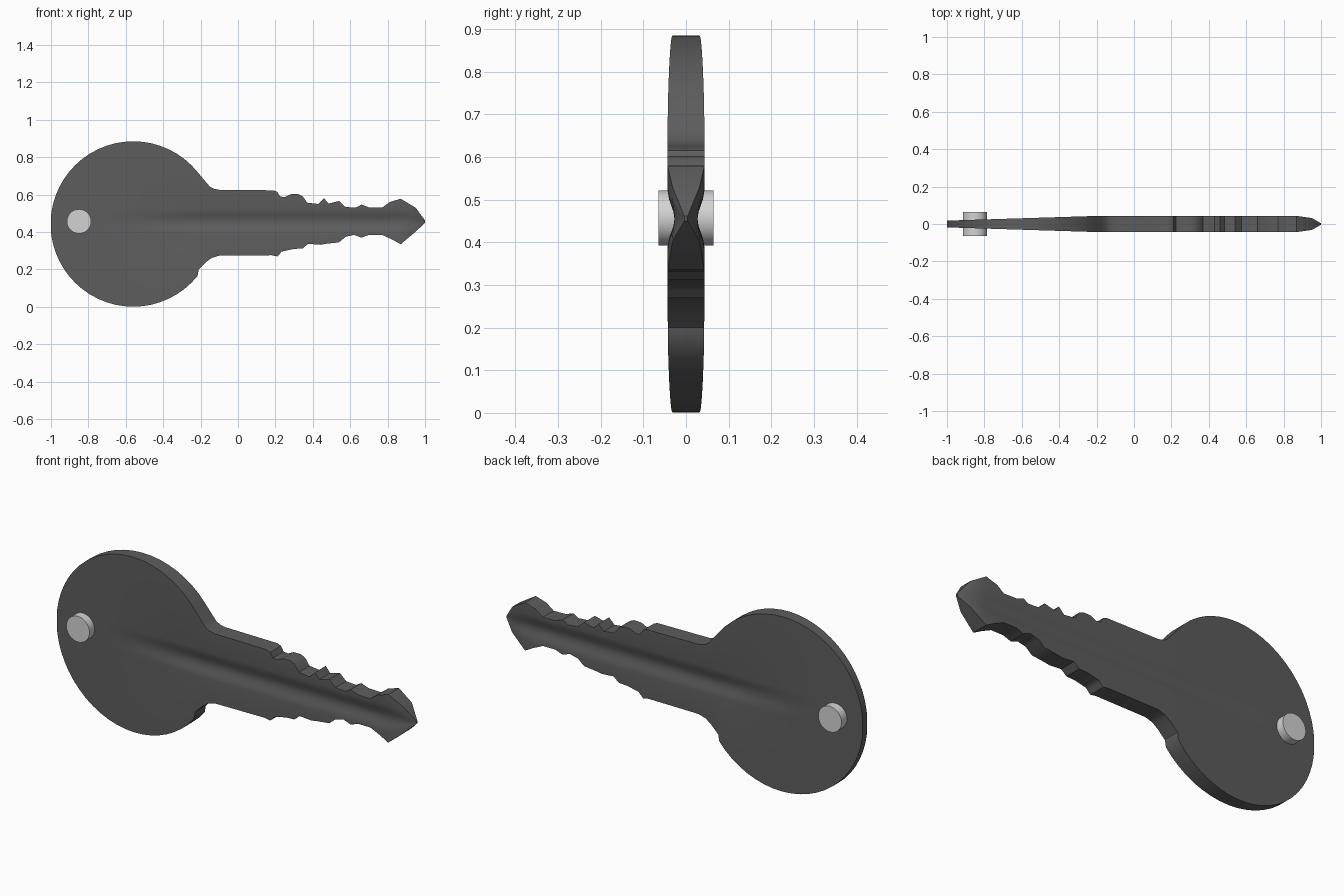
import bpy, bmesh, math

if "Cube" in bpy.data.objects:
    bpy.data.objects.remove(bpy.data.objects["Cube"])

MID = 0.455            # height of the key's long axis
PIN_R, PIN_LEN = 0.065, 0.13


def make_material(name, grey):
    mat = bpy.data.materials.new(name)
    mat.use_nodes = True
    colour = (grey, grey, grey, 1)
    mat.diffuse_color = colour
    mat.node_tree.nodes["Principled BSDF"].inputs["Base Color"].default_value = colour
    return mat


def finish(name, bm, mat):
    bmesh.ops.recalc_face_normals(bm, faces=bm.faces)
    mesh = bpy.data.meshes.new(name)
    bm.to_mesh(mesh)
    bm.free()
    obj = bpy.data.objects.new(name, mesh)
    bpy.context.collection.objects.link(obj)
    mesh.materials.append(mat)
    bpy.ops.object.select_all(action='DESELECT')
    obj.select_set(True)
    bpy.context.view_layer.objects.active = obj
    bpy.ops.object.shade_smooth_by_angle(angle=math.radians(35))
    return obj


def interp(points, x):
    for (xa, za), (xb, zb) in zip(points, points[1:]):
        if x <= xb:
            return za + (zb - za) * max(0, x - xa) / (xb - xa)
    return points[-1][1]


# Toothed edges of the blade, as (x, z)
upper = [(-.17, .665), (-.15, .643), (-.13, .632), (-.1, .626), (.19, .623), (.21, .615),
         (.225, .59), (.25, .587), (.28, .602), (.32, .603), (.345, .592), (.37, .557),
         (.43, .55), (.46, .58), (.485, .552), (.54, .566), (.575, .534), (.63, .53),
         (.66, .547), (.7, .532), (.77, .53), (.81, .56), (.87, .578), (.95, .53), (1, .462)]
lower = [(-.21, .2), (-.17, .24), (-.14, .262), (-.1, .274), (.18, .276), (.21, .27),
         (.235, .296), (.3, .31), (.345, .312), (.375, .337), (.44, .332), (.47, .337),
         (.54, .345), (.575, .374), (.62, .385), (.66, .37), (.7, .385), (.77, .385),
         (.82, .362), (.87, .335), (.95, .402), (1, .45)]
thickness = [(-1, .018), (-.2, .043), (.93, .043), (1, .004)]


def head_half_height(x):
    return math.sqrt(max(.0004, .442 ** 2 - (x + .56) ** 2))


def edges_at(x):
    low = .443 - head_half_height(x) if x < lower[0][0] else interp(lower, x)
    high = .443 + head_half_height(x) if x < upper[0][0] else interp(upper, x)
    return low, high


# Key body: columns along its length, with a shallow groove along both faces
head_steps = 28
stations = {round(-.56 - .44 * math.cos(math.pi * i / head_steps), 4) for i in range(head_steps)}
stations = sorted({x for x in stations if x < -.215}
                  | {p[0] for p in upper + lower})
groove = [-.07, -.05, -.035, -.018, 0, .018, .035, .05, .07]

bm = bmesh.new()
loops = []
for x in stations:
    low, high = edges_at(x)
    half = interp(thickness, x)
    fit = min(1, (high - MID) / .075, (MID - low) / .075)
    rows = [(low, half)]
    for g in groove:
        dip = max(0, half - .027) * math.cos(math.pi / 2 * g / .07) ** 2
        rows.append((MID + g * fit, half - dip))
    rows.append((high, half))
    loops.append([bm.verts.new((x, -y, z)) for z, y in rows]
                 + [bm.verts.new((x, y, z)) for z, y in reversed(rows)])
for a, b in zip(loops, loops[1:]):
    for i in range(len(a)):
        j = (i + 1) % len(a)
        bm.faces.new((a[i], a[j], b[j], b[i]))
bm.faces.new(loops[0])
bm.faces.new(loops[-1])
finish("key_body", bm, make_material("dark grey metal", .11))

# Pin through the head
bm = bmesh.new()
bmesh.ops.create_cone(bm, cap_ends=True, segments=32, radius1=PIN_R, radius2=PIN_R, depth=PIN_LEN)
pin = finish("head_pin", bm, make_material("light grey metal", .65))
pin.rotation_euler.x = math.pi / 2
pin.location = (-.85, 0, .457)
